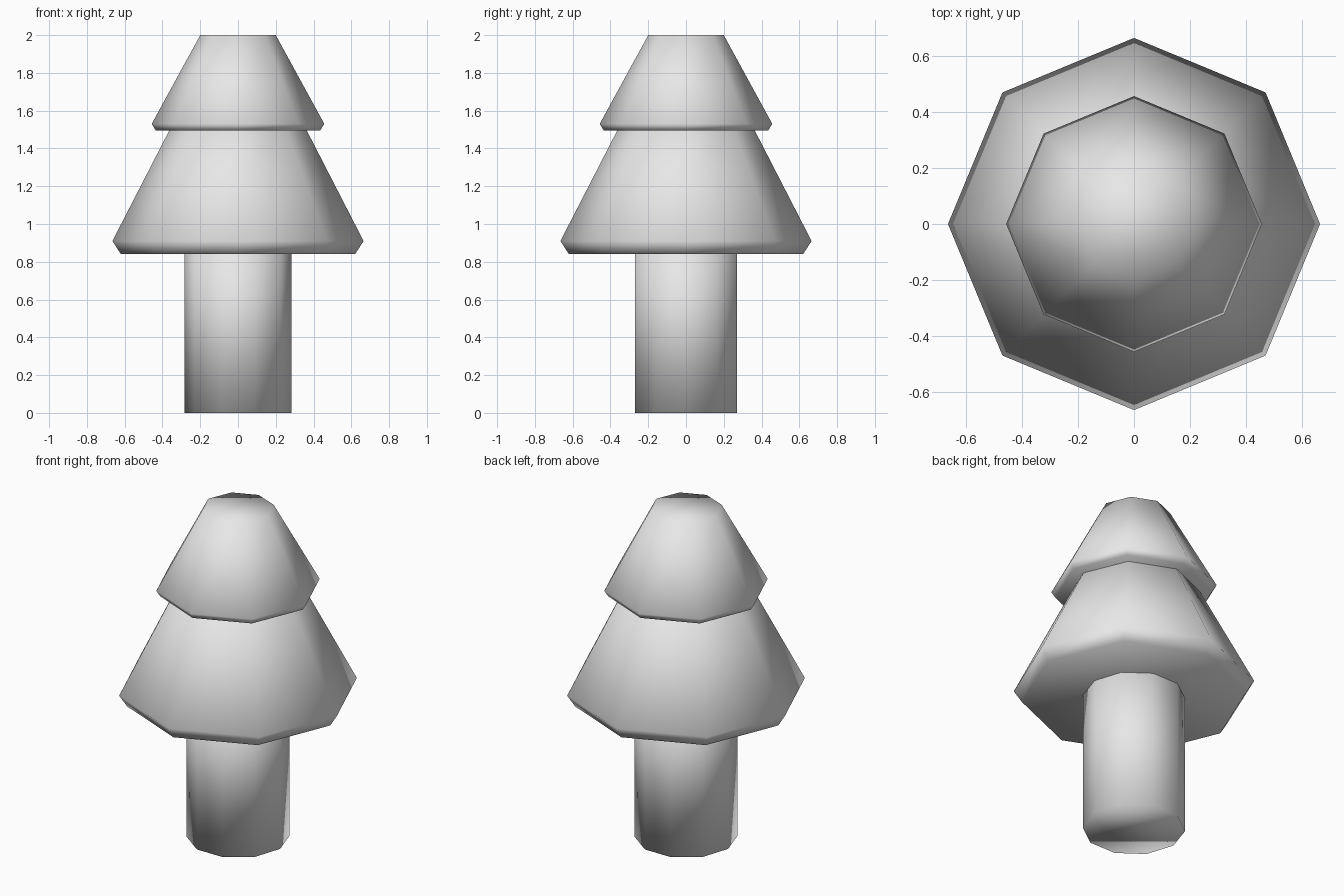
import bpy, bmesh
from math import cos, sin, tau

cube = bpy.data.objects.get("Cube")
if cube:
    bpy.data.objects.remove(cube, do_unlink=True)

# One plain grey for the whole tree
grey = bpy.data.materials.new("plain_grey")
grey.use_nodes = True
colour = (0.8, 0.8, 0.8, 1)
grey.diffuse_color = colour
grey.node_tree.nodes["Principled BSDF"].inputs["Base Color"].default_value = colour


def turned_part(name, sides, profile):
    """Closed smooth solid turned from (radius, height) points, bottom to top."""
    bm = bmesh.new()
    rings = [[bm.verts.new((r * cos(tau * i / sides), r * sin(tau * i / sides), z))
              for i in range(sides)] for r, z in profile]
    for low, high in zip(rings, rings[1:]):
        for i in range(sides):
            j = (i + 1) % sides
            bm.faces.new((low[i], low[j], high[j], high[i]))
    bm.faces.new(rings[0][::-1])
    bm.faces.new(rings[-1])
    for face in bm.faces:
        face.smooth = True
    mesh = bpy.data.meshes.new(name)
    bm.to_mesh(mesh)
    bm.free()
    mesh.materials.append(grey)
    obj = bpy.data.objects.new(name, mesh)
    bpy.context.collection.objects.link(obj)
    return obj


# Ten-sided trunk, running up into the foliage
turned_part("trunk", 10, [(0.283, 0), (0.283, 1.0)])

# Two eight-sided foliage tiers with a chamfered lower rim
turned_part("lower_foliage", 8, [(0.62, 0.84), (0.665, 0.91), (0.31, 1.6)])
turned_part("upper_foliage", 8, [(0.435, 1.495), (0.457, 1.53), (0.2, 2.0)])
